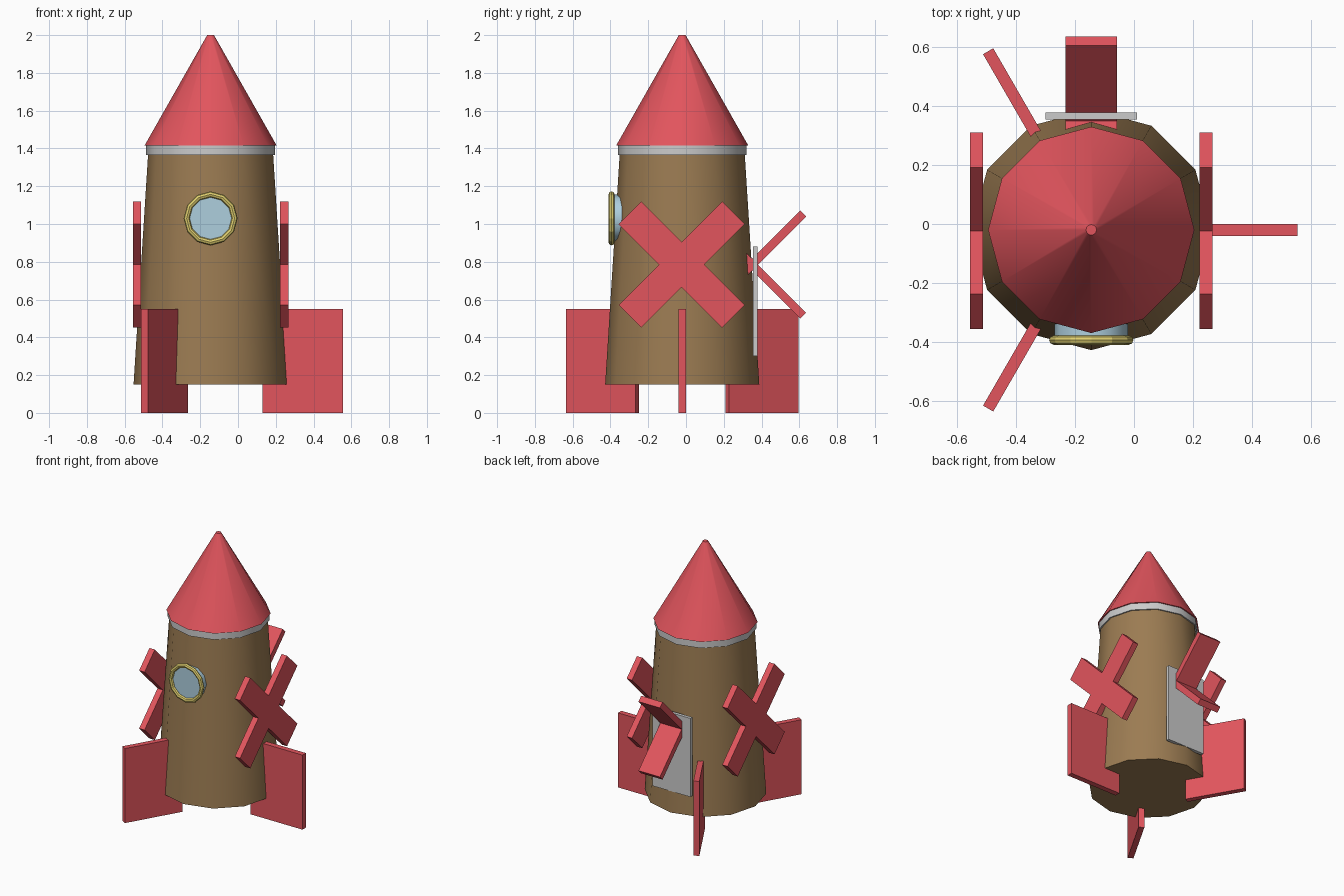
import bpy
import math

if "Cube" in bpy.data.objects:
    bpy.data.objects.remove(bpy.data.objects["Cube"])

CX, CY = -0.145, -0.02   # rocket axis


def material(name, rgb):
    m = bpy.data.materials.new(name)
    m.diffuse_color = (*rgb, 1)
    m.use_nodes = True
    m.node_tree.nodes["Principled BSDF"].inputs["Base Color"].default_value = m.diffuse_color
    return m


RED = material("red_paint", (0.76, 0.09, 0.11))
BROWN = material("brown_hull", (0.33, 0.2, 0.085))
GLASS = material("blue_glass", (0.42, 0.62, 0.73))
BRASS = material("yellow_brass", (0.75, 0.63, 0.16))


def finish(name, mat, smooth=False):
    ob = bpy.context.object
    ob.name = name
    if mat:
        ob.data.materials.append(mat)
    if smooth:
        bpy.ops.object.shade_smooth_by_angle(angle=math.radians(35))
    return ob


def tapered(name, r1, r2, z1, z2, mat=None):
    bpy.ops.mesh.primitive_cone_add(vertices=12, radius1=r1, radius2=r2, depth=z2 - z1,
                                    location=(CX, CY, (z1 + z2) / 2))
    return finish(name, mat, True)


def box(name, size, loc, rot=(0, 0, 0), mat=None):
    bpy.ops.mesh.primitive_cube_add(size=1, location=loc, rotation=rot)
    bpy.context.object.scale = size
    bpy.ops.object.transform_apply(location=False, rotation=False, scale=True)
    return finish(name, mat)


# hull, collar and nose
tapered("hull", 0.408, 0.331, 0.15, 1.37, BROWN)
tapered("collar", 0.341, 0.341, 1.365, 1.416)
tapered("nose_cone", 0.35, 0.018, 1.415, 2.0, RED)

# three fins around the base
for i in range(3):
    a = math.radians(120 * i)
    r = 0.4875
    box(f"fin_{i + 1}", (0.425, 0.04, 0.55),
        (CX + r * math.cos(a), CY + r * math.sin(a), 0.275), (0, 0, a), RED)


# crossed plates: flat on both sides, edge-on at the back
def cross(name, size, loc):
    for i, a in enumerate((45, -45)):
        box(f"{name}_{i + 1}", size, loc, (math.radians(a), 0, 0), RED)


cross("right_cross_bar", (0.044, 0.17, 0.775), (0.245, CY - 0.003, 0.785))
cross("left_cross_bar", (0.044, 0.17, 0.775), (-0.535, CY - 0.003, 0.785))
cross("back_cross_bar", (0.175, 0.044, 0.765), (CX, 0.35, 0.785))

# back door
box("door", (0.31, 0.024, 0.58), (CX, 0.366, 0.592))

# round window
bpy.ops.mesh.primitive_cylinder_add(vertices=12, radius=0.125, depth=0.09,
                                    location=(CX, -0.347, 1.03),
                                    rotation=(math.pi / 2, 0, 0))
finish("window_glass", GLASS, True)
bpy.ops.mesh.primitive_torus_add(major_segments=12, minor_segments=8,
                                 major_radius=0.127, minor_radius=0.016,
                                 location=(CX, -0.394, 1.03),
                                 rotation=(math.pi / 2, 0, 0))
finish("window_rim", BRASS)
